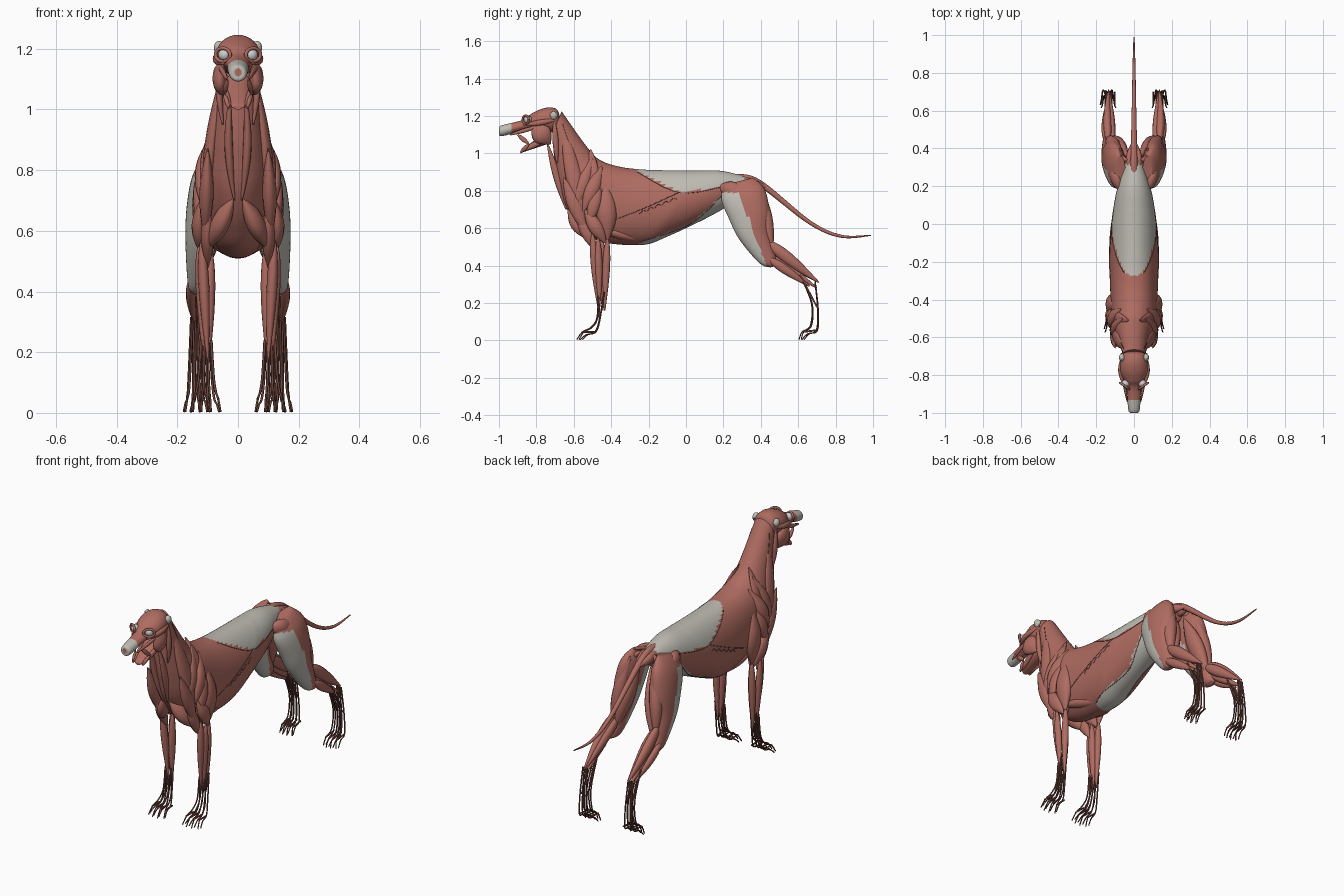
import bpy, bmesh, math
from mathutils import Vector
from mathutils.bvhtree import BVHTree

if "Cube" in bpy.data.objects:
    bpy.data.objects.remove(bpy.data.objects["Cube"])


def material(name, *rgb):
    m = bpy.data.materials.new(name)
    m.diffuse_color = (*rgb, 1)
    m.use_nodes = True
    m.node_tree.nodes["Principled BSDF"].inputs["Base Color"].default_value = m.diffuse_color
    return m


RED = material("muscle", .43, .15, .12)
GREY = material("fascia", .52, .5, .45)
DARK = material("tendon", .17, .065, .05)
X = Vector((1, 0, 0))


def spline(rows, steps):
    """Catmull-Rom through rows of any length"""
    out = []
    for i in range(len(rows) - 1):
        p = [rows[max(0, min(len(rows) - 1, i + k))] for k in (-1, 0, 1, 2)]
        for s in range(steps):
            t = s / steps
            out.append([(2*b + (c-a)*t + (2*a-5*b+4*c-d)*t*t + (3*b-a-3*c+d)*t**3) / 2
                        for a, b, c, d in zip(*p)])
    return out + [list(rows[-1])]


def finish(name, bm, mats, mirror):
    bmesh.ops.recalc_face_normals(bm, faces=bm.faces)
    for f in bm.faces:
        f.smooth = len(f.verts) < 5
    me = bpy.data.meshes.new(name)
    bm.to_mesh(me)
    bm.free()
    for m in mats:
        me.materials.append(m)
    ob = bpy.data.objects.new(name, me)
    bpy.context.collection.objects.link(ob)
    if mirror:
        ob.modifiers.new("mirror", 'MIRROR').use_mirror_merge = False
    return ob


def skin(name, rings, mat, mirror, paint=None):
    bm = bmesh.new()
    vs = [[bm.verts.new(p) for p in r] for r in rings]
    n = len(vs[0])
    for a, b in zip(vs, vs[1:]):
        for j in range(n):
            f = bm.faces.new((a[j], a[(j+1) % n], b[(j+1) % n], b[j]))
            if paint and paint(f.calc_center_median()):
                f.material_index = 1
    bm.faces.new(vs[0])
    bm.faces.new(vs[-1])
    return finish(name, bm, [mat, GREY], mirror)


def loft(name, rows, paint=None, sides=64, x=lambda t: 0, mirror=False):
    """rows: lower edge y z, upper edge y z, half width"""
    rings, pts = [], spline(rows, 10)
    for i, (y1, z1, y2, z2, w) in enumerate(pts):
        c = Vector((x(i / (len(pts)-1)), (y1+y2)/2, (z1+z2)/2))
        v = Vector((0, (y2-y1)/2, (z2-z1)/2))
        ang = [2*math.pi*j/sides for j in range(sides)]
        rings.append([c + v*math.cos(a) + X*max(w, .002)*math.sin(a) for a in ang])
    return skin(name, rings, RED, mirror, paint)


def sweep(name, pts, flat=1, mat=RED, mirror=True, sides=12):
    """pts: x y z radius; flat scales the sideways thickness"""
    rings = []
    for i, p in enumerate(pts):
        t = (Vector(pts[min(i+1, len(pts)-1)][:3]) - Vector(pts[max(i-1, 0)][:3])).normalized()
        u = (X - t*X.dot(t)).normalized()
        v = t.cross(u)
        rings.append([Vector(p[:3]) + (u*flat*math.cos(a) + v*math.sin(a))*max(p[3], .0015)
                      for a in (2*math.pi*j/sides for j in range(sides))])
    return skin(name, rings, mat, mirror)


def muscle(name, a, b, r, bow=0, flat=.7, skew=1, mat=RED):
    """Spindle from a to b, bowed sideways; skew < 1 puts the belly near a"""
    pts = []
    for i in range(17):
        t = i / 16
        s = math.sin(math.pi * t**skew)
        p = Vector(a).lerp(Vector(b), t) + X*bow*math.sin(math.pi*t)
        pts.append((*p, .004 + r*s))
    sweep(name, pts, flat, mat)


# Trunk and neck in one loft, with fascia on loin and flank
def trunk_fascia(c):
    y, z = c.y, c.z
    loin = y > -.27 and z > .79 + max((-.03-y)*.5, (y+.03)*.15)
    belly = y > -.25 and z < max(.52 + (y+.25)*.37, .62 + (y-.02)*.88)
    return loin or belly


trunk = loft("trunk_and_neck", [
    (-.715, 1.1, -.665, 1.225, .058), (-.7, .93, -.53, 1.035, .08),
    (-.68, .83, -.46, .965, .097), (-.645, .72, -.36, .93, .115),
    (-.57, .61, -.25, .915, .122), (-.46, .53, -.13, .91, .128),
    (-.24, .51, .02, .908, .13), (-.1, .555, .08, .908, .122),
    (.15, .675, .2, .905, .092), (.32, .78, .36, .865, .04)], trunk_fascia)

# Muscle borders laid on the trunk surface
tree = BVHTree.FromPolygons([v.co for v in trunk.data.vertices],
                            [p.vertices for p in trunk.data.polygons])
SEAMS = {"latissimus": [(-.42, .63), (-.24, .7), (-.03, .795)],
         "loin": [(-.26, .9), (-.03, .79), (.23, .83)],
         "flank": [(-.25, .525), (.02, .62), (.19, .77)],
         "neck": [(-.66, 1.16), (-.56, .86)],
         "serratus": [(-.25 + .02*i, .675 + .008*i + .012*(i % 2)) for i in range(11)]}
for name, line in SEAMS.items():
    hits = [tree.ray_cast(Vector((1, y, z)), -X)[0] for y, z in spline(line, 6)]
    sweep(name + "_border", [(*h, .002) for h in hits if h], mat=DARK, sides=6)

# Head
loft("skull_muscles", [
    (-.675, 1.16, -.675, 1.2, .03), (-.69, 1.12, -.69, 1.235, .06),
    (-.74, 1.11, -.73, 1.246, .072), (-.79, 1.12, -.78, 1.235, .07),
    (-.84, 1.125, -.83, 1.21, .05), (-.88, 1.12, -.875, 1.178, .038),
    (-.985, 1.092, -.985, 1.15, .03), (-1, 1.11, -1, 1.135, .012)], lambda c: c.y < -.935, 32)
loft("mouth_floor", [(-.885, 1, -.885, 1.01, .012), (-.86, 1.01, -.865, 1.03, .03),
                     (-.74, 1.05, -.74, 1.12, .045)], sides=24)
muscle("masseter", (.05, -.82, 1.155), (.05, -.725, 1.05), .05, .01, .45)
muscle("cheek_arch", (.045, -.87, 1.15), (.06, -.69, 1.18), .011, .02)
muscle("cheek_strap", (.036, -.94, 1.1), (.065, -.77, 1.15), .007)
muscle("lip_muscle", (.035, -.9, 1.1), (.045, -.84, 1.05), .008)
muscle("chin_muscle", (.03, -.885, 1.005), (.045, -.84, 1.05), .007)
muscle("jaw_muscle", (.025, -.885, 1.01), (.05, -.74, 1.08), .012)
muscle("throat_strap", (.025, -.74, 1.05), (.012, -.64, .7), .016, .012)
muscle("neck_strand", (.06, -.705, 1.18), (.05, -.69, .95), .012, .008)
muscle("ear_base", (.05, -.73, 1.2), (.06, -.685, 1.205), .02, .008, mat=GREY)
bm = bmesh.new()
bmesh.ops.create_uvsphere(bm, u_segments=20, v_segments=12, radius=.021)
bmesh.ops.translate(bm, verts=bm.verts, vec=(.044, -.845, 1.18))
finish("eye", bm, [material("eye_white", .7, .7, .72)], True)
sweep("eyelid_ring", [(.05 + .024*math.cos(a), -.857 + .016*math.cos(a), 1.18 + .022*math.sin(a), .006)
                      for a in (2*math.pi*k/24 for k in range(25))], sides=8)

# Shoulder and chest
muscle("supraspinatus", (.06, -.5, .98), (.105, -.6, .69), .033, .015)
muscle("infraspinatus", (.07, -.45, .93), (.122, -.55, .69), .035, .02, .6)
muscle("trapezius", (.03, -.51, 1.02), (.11, -.49, .8), .028, .012, .4)
muscle("deltoid", (.108, -.46, .84), (.128, -.52, .62), .03, .01, .6)
muscle("triceps_long", (.105, -.43, .84), (.112, -.42, .53), .05, .01, .6)
muscle("triceps_side", (.122, -.54, .7), (.118, -.43, .52), .034, .01, .6)
muscle("triceps_inner", (.08, -.52, .68), (.1, -.42, .52), .033)
muscle("brachiocephalic", (.045, -.66, 1.15), (.108, -.53, .56), .04, .015, .5)
muscle("front_shoulder", (.1, -.655, .87), (.108, -.53, .57), .035, 0, .6)
muscle("biceps", (.1, -.585, .68), (.1, -.48, .48), .028)
muscle("chest_pectoral", (.015, -.63, .71), (.1, -.52, .54), .04)
muscle("deep_pectoral", (.03, -.2, .53), (.09, -.48, .6), .024, 0, 1.2)

# Forearm: four long muscles running to the carpus
muscle("radial_extensor", (.12, -.5, .57), (.1, -.47, .18), .018, 0, .8, .7)
muscle("digit_extensor", (.13, -.47, .55), (.112, -.462, .18), .016, 0, .8, .7)
muscle("ulnar_flexor", (.112, -.42, .55), (.108, -.435, .16), .016, 0, .9, .7)
muscle("inner_flexor", (.09, -.45, .54), (.097, -.445, .16), .018, 0, .8, .7)

# Hip and thigh
muscle("middle_gluteal", (.06, .16, .82), (.11, .33, .79), .04, .01)
muscle("rear_gluteal", (.035, .34, .86), (.12, .36, .76), .028, .015)
muscle("hamstring", (.07, .39, .84), (.135, .46, .46), .034, .01, .9)
muscle("inner_thigh", (.035, .36, .8), (.12, .46, .44), .044, 0)
muscle("tail_root", (.02, .26, .86), (.01, .43, .82), .022, .01)
loft("thigh", [(.2, .83, .36, .87, .025), (.19, .75, .42, .81, .052),
               (.23, .65, .445, .7, .058), (.285, .54, .445, .58, .05),
               (.39, .415, .485, .43, .032), (.45, .39, .49, .4, .008)],
     lambda c: c.z < .79 and c.y < .285 + (.79-c.z)*.37, 40, lambda t: .07 + .072*t**.6, True)

# Lower leg: muscles drawing out to the hock
muscle("calf", (.135, .43, .53), (.135, .71, .31), .028, .006, .7, .65)
muscle("inner_calf", (.112, .43, .51), (.13, .7, .315), .024, 0, .7, .65)
muscle("shin", (.155, .44, .44), (.14, .66, .29), .02, .006, .7, .65)
muscle("toe_flexor", (.135, .46, .45), (.135, .7, .28), .016, 0, .8, .65)

# Tail
sweep("tail", spline([(0, .26, .87, .02), (0, .39, .843, .017), (0, .66, .632, .011),
                      (0, .83, .557, .008), (0, .99, .562, .003)], 8), mirror=False)

# Foot tendons: front and back strands for each of four toes
PAWS = {"fore": (.105, .032, [(-.468, .24), (-.475, .12), (-.505, .07), (-.55, .045), (-.578, .004)],
                 [(-.437, .26), (-.462, .11), (-.485, .045), (-.53, .03), (-.56, .004)]),
        "hind": (.135, .026, [(.61, .35), (.672, .2), (.668, .08), (.625, .045), (.61, .004)],
                 [(.69, .315), (.705, .17), (.7, .055), (.655, .035), (.625, .004)])}
for limb, (cx, spread, front, back) in PAWS.items():
    for toe in range(4):
        off = (toe - 1.5) * spread
        lag = abs(toe - 1.5) * .003
        for k, path in enumerate((front, back)):
            rows = [(cx + off*(.35 + .16*i) + .005*k, y + lag*i - .012*i/4, z, .0045 - .0003*i)
                    for i, (y, z) in enumerate(path)]
            sweep(f"{limb}_toe_tendon_{toe}_{k}", spline(rows, 6), mat=DARK, sides=6)
        # Slip joining both strands above the toe
        x = cx + off*.85
        muscle(f"{limb}_toe_slip_{toe}", (x, *front[3]), (x, *back[2]), .001, mat=DARK)
    # Side ligaments through carpus or hock
    for s in (-1, 1):
        muscle(f"{limb}_ligament_{s}", (cx + s*.015, *front[0]), (cx + s*.018, *back[1]), .001, mat=DARK)
